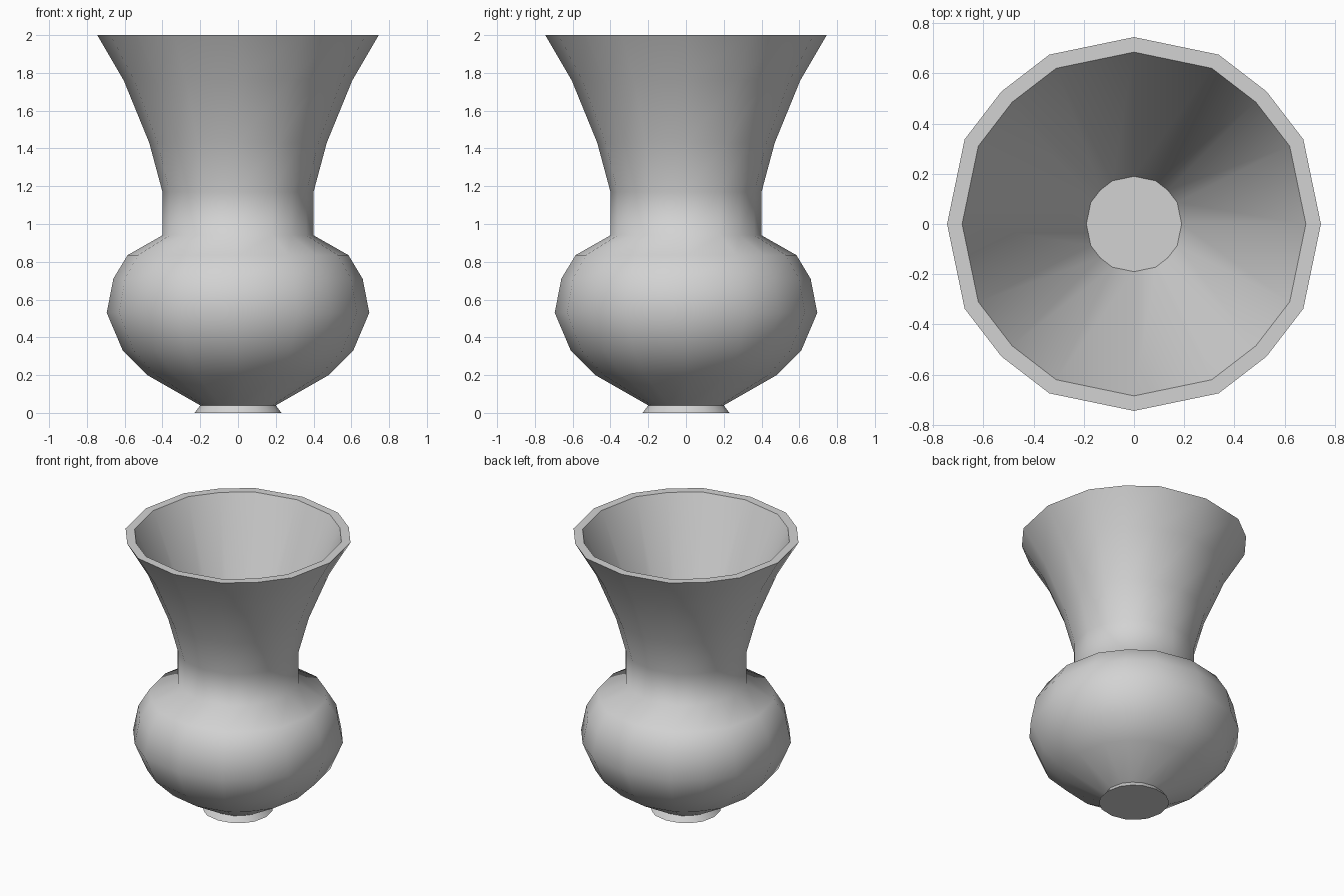
import bpy
import bmesh

cube = bpy.data.objects.get("Cube")
if cube:
    bpy.data.objects.remove(cube)

# Pale clay material
clay = bpy.data.materials.new("pale grey clay")
clay.use_nodes = True
tone = (0.65, 0.65, 0.65, 1)
clay.diffuse_color = tone
clay.node_tree.nodes["Principled BSDF"].inputs["Base Color"].default_value = tone

# Sixteen-sided cross-section: one quarter, turned four times
quarter = [(1, 0), (0.906, 0.453), (0.709, 0.709), (0.453, 0.906)]
section = []
for turn in range(4):
    section += quarter
    quarter = [(-y, x) for x, y in quarter]

# Profile (radius, height): foot, belly, neck, flared rim, then the inner cone
profile = [(0.23, 0), (0.2, 0.04), (0.48, 0.2), (0.61, 0.33), (0.695, 0.53),
           (0.66, 0.71), (0.585, 0.835), (0.4, 0.94), (0.4, 1.17),
           (0.47, 1.43), (0.605, 1.76), (0.745, 2), (0.685, 2), (0.19, 0.85)]
outer_rim = len(profile) - 3
creased = {0, 1, outer_rim, outer_rim + 1, outer_rim + 2}

bm = bmesh.new()
rings = [[bm.verts.new((r * x, r * y, z)) for x, y in section] for r, z in profile]
count = len(section)

# Walls between neighbouring rings
for low, high in zip(rings, rings[1:]):
    for i in range(count):
        j = (i + 1) % count
        bm.faces.new((low[i], low[j], high[j], high[i]))

# Underside of the foot and floor of the bowl
bm.faces.new(rings[0][::-1])
bm.faces.new(rings[-1])

# Smooth walls with crisp foot, rim and floor edges
for face in bm.faces:
    face.smooth = True
for k in creased:
    for i in range(count):
        bm.edges.get((rings[k][i], rings[k][(i + 1) % count])).smooth = False

mesh = bpy.data.meshes.new("vase")
bm.to_mesh(mesh)
bm.free()
mesh.materials.append(clay)
vase = bpy.data.objects.new("vase", mesh)
bpy.context.collection.objects.link(vase)
